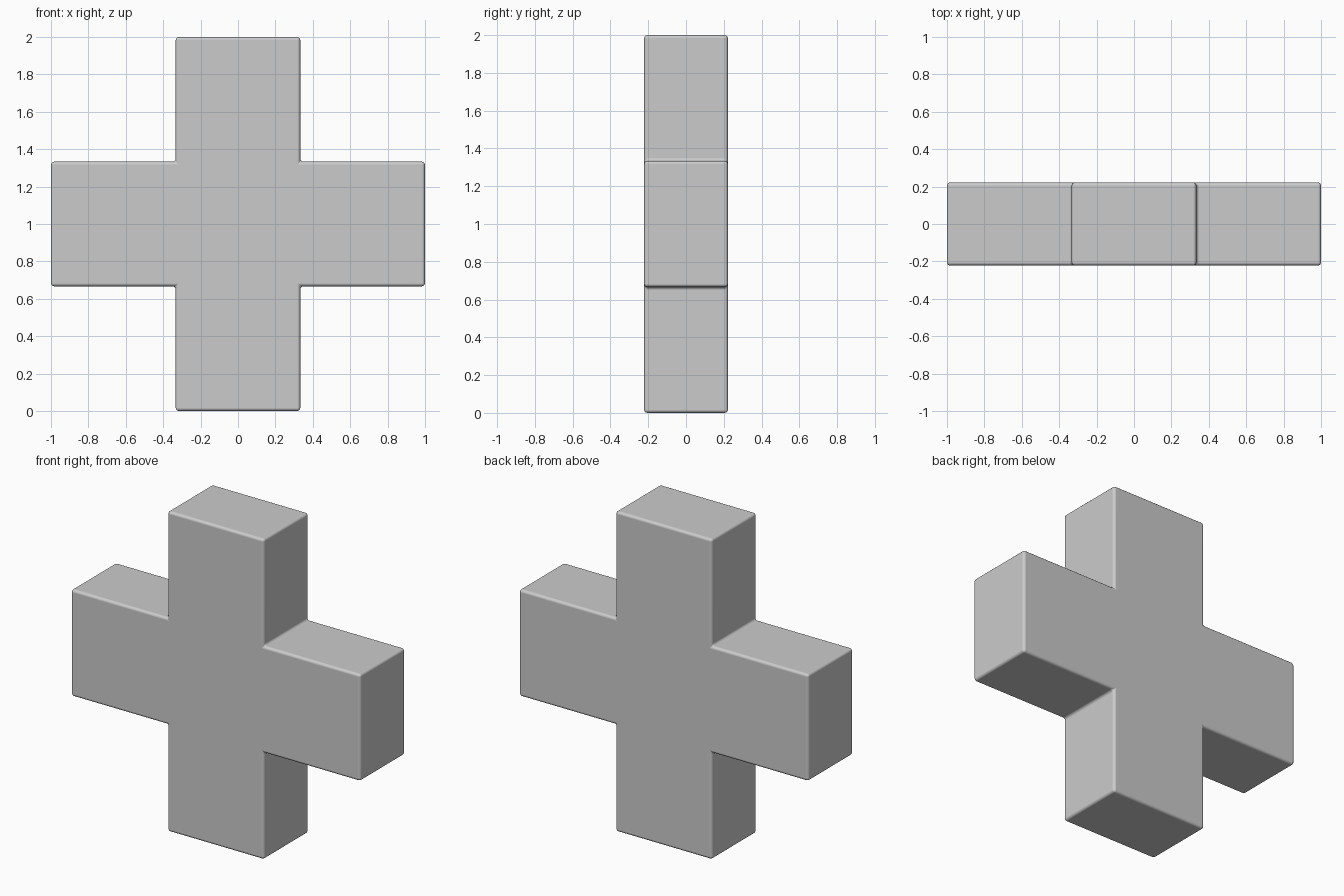
import bpy, bmesh

if "Cube" in bpy.data.objects:
    bpy.data.objects.remove(bpy.data.objects["Cube"])

OUTER, INNER, DEPTH, MID = 1.0, 1/3, 0.222, 1.0

# Plus-shaped outline: one quarter's three points, rotated four times
outline = []
quarter = [(OUTER, -INNER), (OUTER, INNER), (INNER, INNER)]
for turn in range(4):
    outline += quarter
    quarter = [(-v, u) for u, v in quarter]

# Extrude the outline from front to back
bm = bmesh.new()
face = bm.faces.new([bm.verts.new((u, -DEPTH, v + MID)) for u, v in outline])
extruded = bmesh.ops.extrude_face_region(bm, geom=[face], use_keep_orig=True)
new_verts = [g for g in extruded["geom"] if isinstance(g, bmesh.types.BMVert)]
bmesh.ops.translate(bm, verts=new_verts, vec=(0, 2 * DEPTH, 0))
bmesh.ops.recalc_face_normals(bm, faces=bm.faces)
mesh = bpy.data.meshes.new("plus_block")
bm.to_mesh(mesh)
bm.free()
block = bpy.data.objects.new("plus_block", mesh)
bpy.context.collection.objects.link(block)

# Small rounded edges, including the inner corners
bevel = block.modifiers.new("rounded_edges", "BEVEL")
bevel.width = 0.017
bevel.segments = 3
bevel.limit_method = "ANGLE"
bevel.harden_normals = True
for poly in mesh.polygons:
    poly.use_smooth = True
